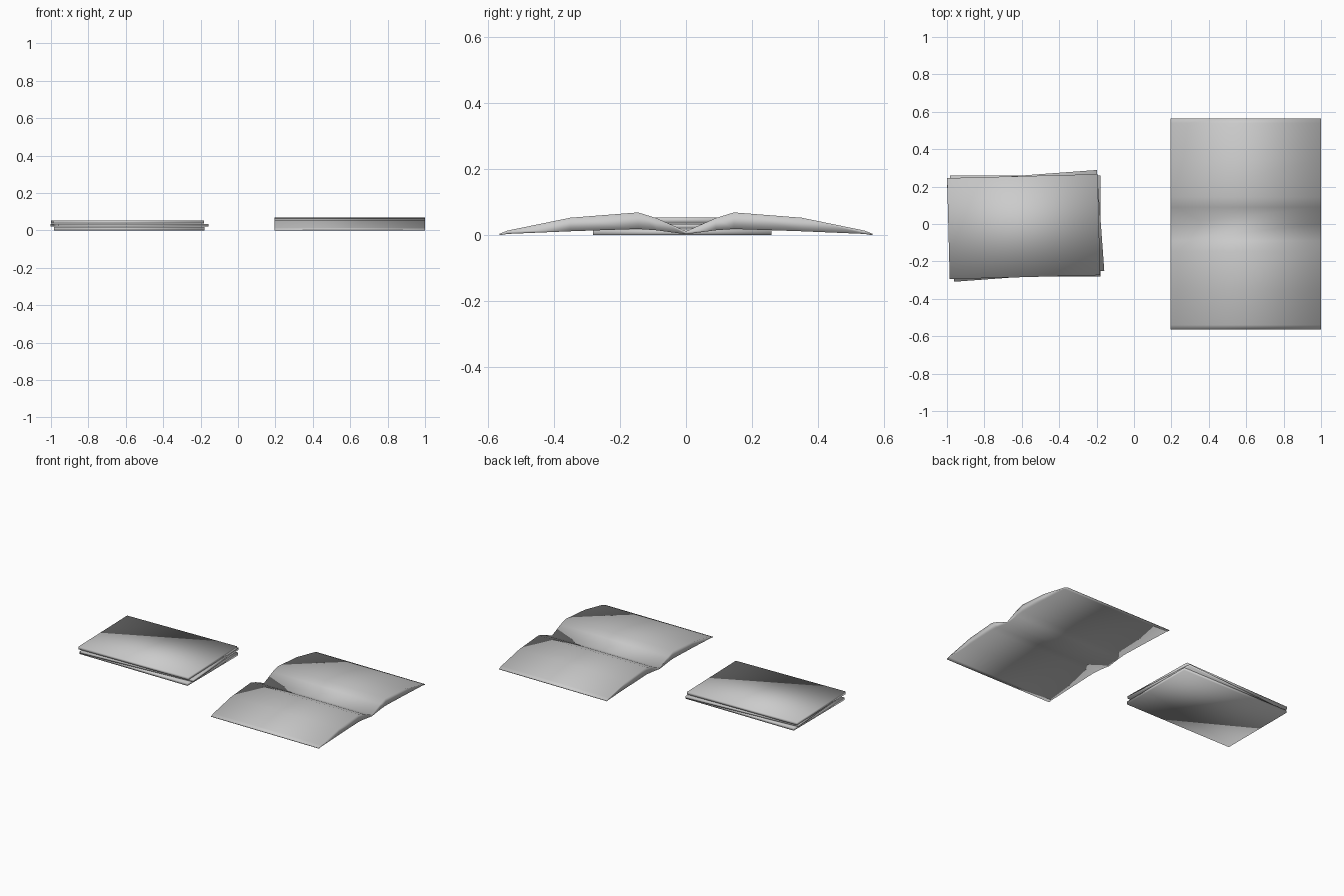
import bpy, bmesh
from math import radians
from mathutils import Matrix

if "Cube" in bpy.data.objects:
    bpy.data.objects.remove(bpy.data.objects["Cube"])


def finish(name, bm):
    bmesh.ops.recalc_face_normals(bm, faces=bm.faces)
    mesh = bpy.data.meshes.new(name)
    bm.to_mesh(mesh)
    bm.free()
    for p in mesh.polygons:
        p.use_smooth = True
    ob = bpy.data.objects.new(name, mesh)
    bpy.context.collection.objects.link(ob)
    return ob


def closed_booklet(name, x, y, z, thick, angle):
    bm = bmesh.new()
    bmesh.ops.create_cube(bm, size=1)
    bmesh.ops.scale(bm, vec=(0.805, 0.54, thick), verts=bm.verts)
    ob = finish(name, bm)
    ob.matrix_world = (Matrix.Translation((x, y, z + thick / 2))
                       @ Matrix.Rotation(radians(angle), 4, 'Z'))
    return ob


# Stack of three thin booklets, loosely turned
closed_booklet("bottom_booklet", -0.582, -0.012, 0.0, 0.018, 0)
closed_booklet("middle_booklet", -0.58, -0.01, 0.02, 0.014, 4.2)
closed_booklet("top_booklet", -0.59, -0.014, 0.036, 0.018, 1.5)

# Open booklet: half section as (y, upper z, lower z), mirrored at the fold
half = [(0.0, 0.012, 0.003), (0.09, 0.052, 0.015), (0.145, 0.069, 0.019),
        (0.35, 0.053, 0.012), (0.54, 0.014, 0.004), (0.565, 0.004, 0.0)]
section = [(-y, t, b) for y, t, b in reversed(half[1:])] + half
bm = bmesh.new()
rings = []
for x in (0.195, 1.0):
    top = [bm.verts.new((x, y, t)) for y, t, b in section]
    bottom = [bm.verts.new((x, y, b)) for y, t, b in section]
    rings.append((top, bottom))
(t0, b0), (t1, b1) = rings
for i in range(len(section) - 1):
    j = i + 1
    for a, b in ((t0, t1), (b0, b1), (t0, b0), (t1, b1)):
        bm.faces.new((a[i], a[j], b[j], b[i]))
for i in (0, -1):
    bm.faces.new((t0[i], t1[i], b1[i], b0[i]))
finish("open_booklet", bm)
